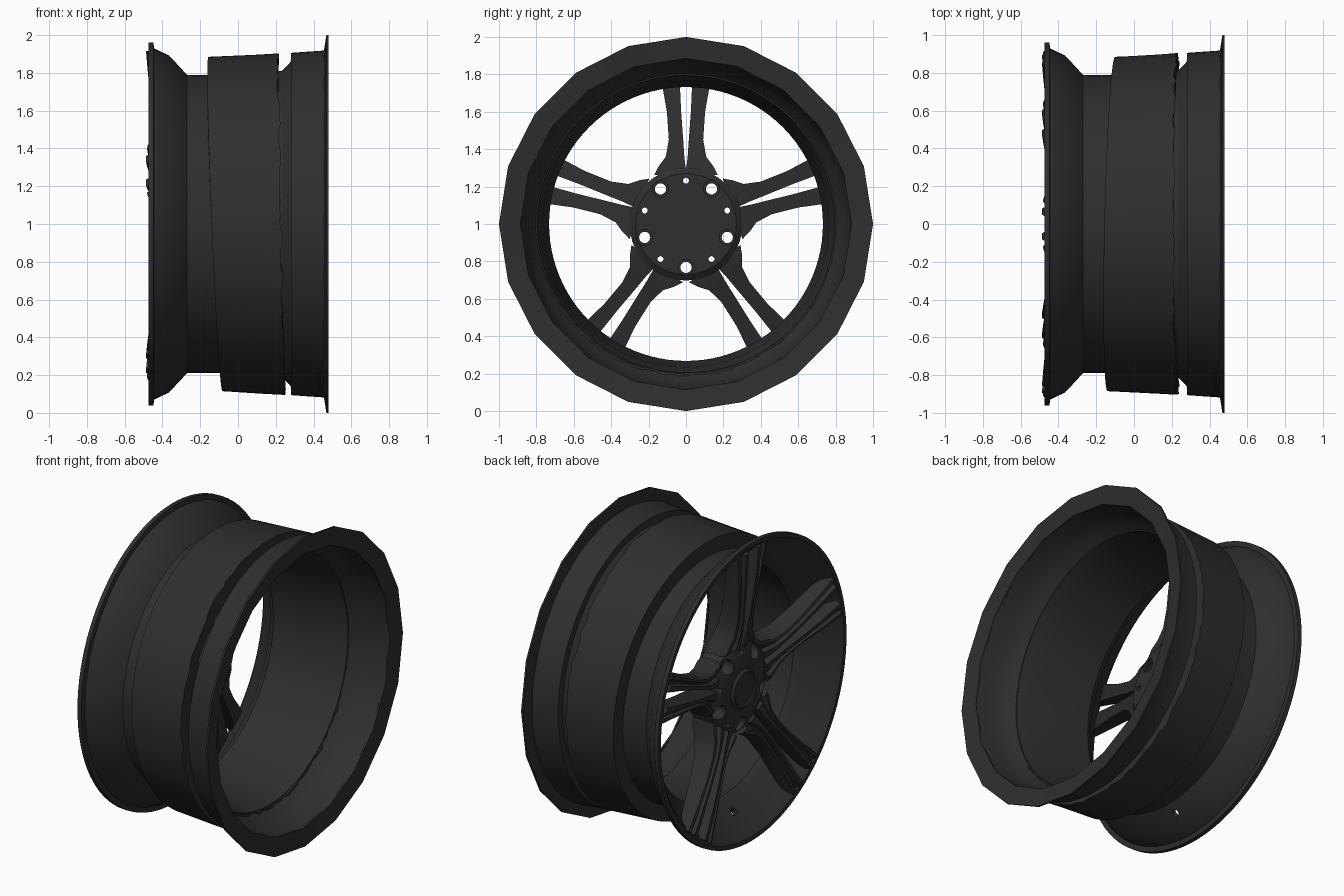
import bpy, bmesh, math, random
from mathutils import Matrix, Vector

if "Cube" in bpy.data.objects:
    bpy.data.objects.remove(bpy.data.objects["Cube"])

random.seed(4)
dark = bpy.data.materials.new("dark_graphite")
dark.diffuse_color = (0.028, 0.028, 0.028, 1)
dark.use_nodes = True
dark.node_tree.nodes["Principled BSDF"].inputs["Base Color"].default_value = dark.diffuse_color


def finish(bm, name, angle=30):
    bmesh.ops.remove_doubles(bm, verts=bm.verts, dist=1e-5)
    bmesh.ops.recalc_face_normals(bm, faces=bm.faces)
    me = bpy.data.meshes.new(name)
    bm.to_mesh(me)
    bm.free()
    ob = bpy.data.objects.new(name, me)
    bpy.context.collection.objects.link(ob)
    me.materials.append(dark)
    bpy.ops.object.select_all(action='DESELECT')
    ob.select_set(True)
    bpy.context.view_layer.objects.active = ob
    if angle:
        bpy.ops.object.shade_smooth_by_angle(angle=math.radians(angle))
    return ob


def lathe(bm, profile, segs, cy=0.0, cz=1.0, warp=None):
    """Turn a closed (x, radius) profile around an axis along x."""
    rings = []
    for s in range(segs):
        a = 2 * math.pi * s / segs
        ring = []
        for i, (x, r) in enumerate(profile):
            if warp:
                x, r = warp(i, x, r, a)
            ring.append(bm.verts.new((x, cy + r * math.sin(a), cz + r * math.cos(a))))
        rings.append(ring)
    n = len(profile)
    for s in range(segs):
        A, B = rings[s], rings[(s + 1) % segs]
        for i in range(n):
            j = (i + 1) % n
            if profile[i][1] == 0 and profile[j][1] == 0:
                continue
            bm.faces.new((A[i], A[j], B[j], B[i]))


def turned(name, profile, segs, angle=30, warp=None):
    bm = bmesh.new()
    lathe(bm, profile, segs, warp=warp)
    return finish(bm, name, angle)


def cut(ob, bm):
    cutter = finish(bm, "cutter", 0)
    cutter.hide_render = True
    m = ob.modifiers.new("holes", 'BOOLEAN')
    m.operation, m.solver, m.object = 'DIFFERENCE', 'EXACT', cutter
    bpy.context.view_layer.objects.active = ob
    bpy.ops.object.modifier_apply(modifier=m.name)
    bpy.data.objects.remove(cutter)


# front rim: lip, slope and drop centre
rim = turned("front_rim", [
    (-.475, .962), (-.447, .962), (-.445, .93), (-.365, .892), (-.27, .79),
    (0, .787), (.23, .81), (.23, .795), (.1, .765), (-.26, .732),
    (-.30, .755), (-.37, .85), (-.45, .905), (-.475, .935)], 96)

# valve hole at the bottom of the slope
bm = bmesh.new()
rot = Vector((0, 0, 1)).rotation_difference(Vector((.7, 0, -.7))).to_matrix().to_4x4()
bmesh.ops.create_cone(bm, cap_ends=True, segments=20, radius1=.024, radius2=.024, depth=.3,
                      matrix=Matrix.Translation((-.325, 0, .17)) @ rot)
cut(rim, bm)


# slightly tilted middle barrel with an uneven rear edge
def barrel_warp(i, x, r, a):
    c, s = math.cos(a), math.sin(a)
    if x < 0:
        return x - .037 * c + .02 * s, r
    if x < .2:
        return x - .02 * c + random.uniform(-.03, .03), r + random.uniform(-.002, .002)
    return x - .018 * c + random.uniform(-.008, .008), r + random.uniform(-.002, .002)


turned("middle_barrel", [(-.12, .78), (-.12, .885), (.12, .897), (.228, .904), (.222, .80)],
       120, 40, barrel_warp)

# rear rim section with its rounded inner wall
turned("rear_rim", [
    (.20, .802), (.235, .812), (.28, .86), (.28, .906), (.45, .918), (.465, .925),
    (.462, .885), (.42, .876), (.35, .865), (.28, .84), (.22, .795)], 96)

# low-sided rear flange
turned("rear_flange", [(.452, .90), (.468, 1.0), (.48, 1.0), (.466, .885), (.455, .885)], 20, 25)

# hub with five bolt holes and five small pin holes
hub = turned("hub", [(-.22, 0), (-.22, .27), (-.245, .302), (-.37, .285), (-.405, .22), (-.405, 0)], 40)
bm = bmesh.new()
for k in range(5):
    a = math.radians(-90 + 72 * k)
    lathe(bm, [(-.5, 0), (-.5, .047), (-.33, .047), (-.33, .03), (-.245, .03),
               (-.245, .043), (-.1, .043), (-.1, 0)], 20,
          .232 * math.cos(a), 1 + .232 * math.sin(a))
    lathe(bm, [(-.5, 0), (-.5, .016), (-.1, .016), (-.1, 0)], 12,
          -.232 * math.cos(a), 1 - .232 * math.sin(a))
cut(hub, bm)
turned("centre_cap", [(-.39, 0), (-.39, .125), (-.41, .125), (-.425, .11), (-.418, .10), (-.418, 0)], 40)

# twin spokes: stations of radius, inner offset, outer offset, front x, back x
stations = [(.262, .004, .17, -.40, -.25), (.31, .003, .145, -.41, -.255),
            (.36, .009, .108, -.42, -.27), (.45, .015, .092, -.435, -.30),
            (.60, .026, .102, -.455, -.335), (.73, .032, .125, -.47, -.365),
            (.83, .034, .142, -.48, -.39), (.915, .034, .16, -.487, -.445)]
for k in range(5):
    a = math.radians(90 + 72 * k)
    out, side = Vector((0, math.cos(a), math.sin(a))), Vector((0, -math.sin(a), math.cos(a)))
    bm = bmesh.new()
    for sgn in (-1, 1):
        rings = []
        for r, i, o, f, b in stations:
            w = o - i
            # two raised ribs with a groove between them
            section = [(i, b), (i, f + .03), (i + .12 * w, f), (i + .38 * w, f),
                       (i + .48 * w, f + .025), (i + .6 * w, f + .025),
                       (i + .7 * w, f + .005), (i + .88 * w, f + .01), (o, f + .04), (o, b)]
            rings.append([bm.verts.new(Vector((x, 0, 1)) + out * r + side * (sgn * t))
                          for t, x in section])
        for A, B in zip(rings, rings[1:]):
            for i in range(len(A)):
                j = (i + 1) % len(A)
                bm.faces.new((A[i], A[j], B[j], B[i]))
        bm.faces.new(rings[0])
        bm.faces.new(rings[-1])
    finish(bm, "spoke_pair_%d" % (k + 1), 30)
